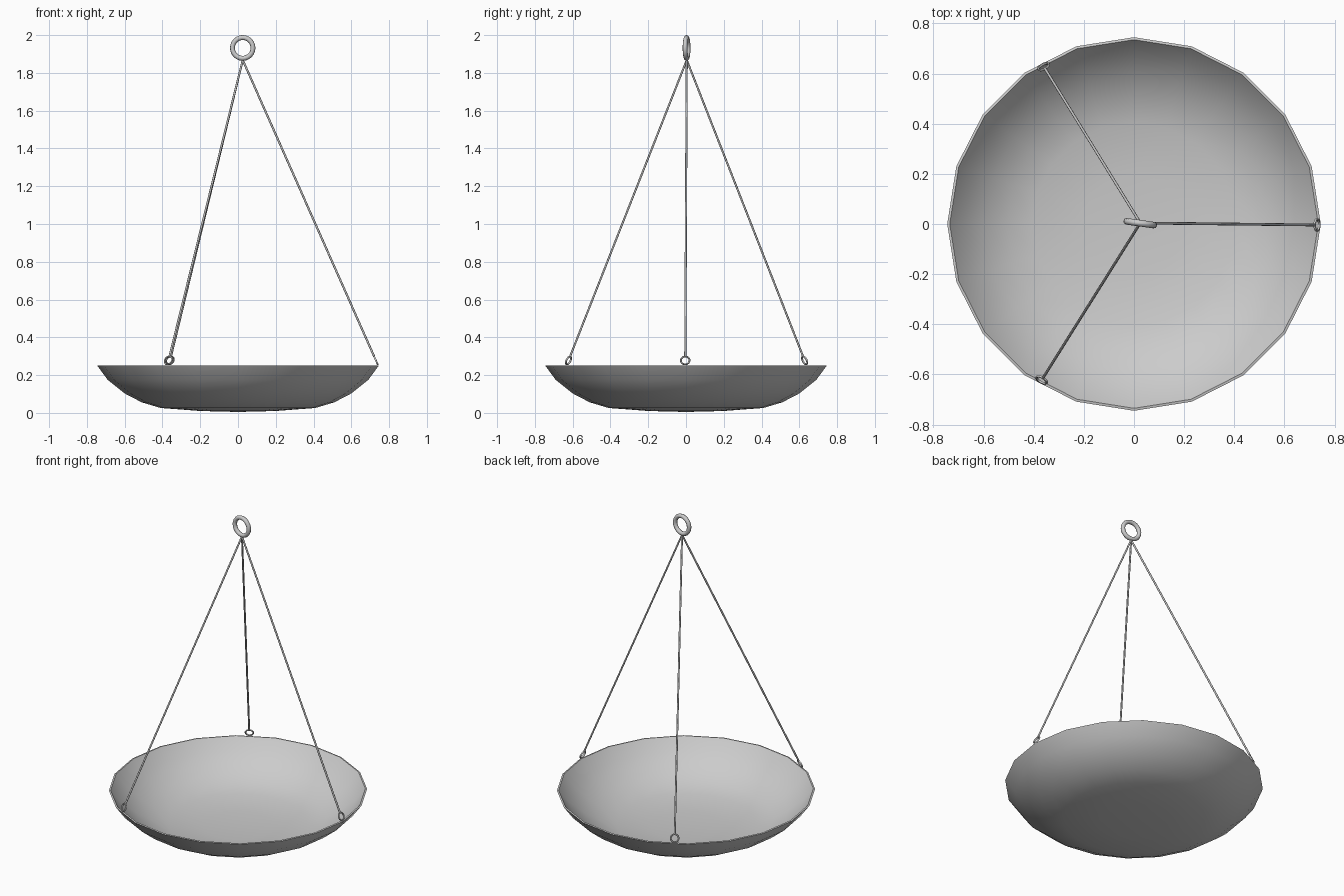
import bpy, bmesh, math
from mathutils import Vector, Matrix

if "Cube" in bpy.data.objects:
    bpy.data.objects.remove(bpy.data.objects["Cube"])


def finish(name, bm, angle=60):
    bmesh.ops.recalc_face_normals(bm, faces=bm.faces)
    me = bpy.data.meshes.new(name)
    bm.to_mesh(me)
    bm.free()
    ob = bpy.data.objects.new(name, me)
    bpy.context.collection.objects.link(ob)
    bpy.ops.object.select_all(action='DESELECT')
    ob.select_set(True)
    bpy.context.view_layer.objects.active = ob
    bpy.ops.object.shade_smooth_by_angle(angle=math.radians(angle))
    return ob


def lathe(name, profile, sides):
    bm = bmesh.new()
    rings = []
    for r, z in profile:
        if r == 0:
            rings.append([bm.verts.new((0, 0, z))] * sides)
        else:
            rings.append([bm.verts.new((r * math.cos(2 * math.pi * i / sides),
                                        r * math.sin(2 * math.pi * i / sides), z))
                          for i in range(sides)])
    for a, b in zip(rings, rings[1:]):
        for i in range(sides):
            j = (i + 1) % sides
            bm.faces.new(dict.fromkeys((a[i], a[j], b[j], b[i])))
    return finish(name, bm)


def ring(name, centre, u, v, major, minor, n, m):
    """Torus lying in the plane spanned by unit vectors u and v."""
    w = u.cross(v)
    bm = bmesh.new()
    loops = []
    for i in range(n):
        a = 2 * math.pi * i / n
        d = u * math.cos(a) + v * math.sin(a)
        loops.append([bm.verts.new(centre + d * (major + minor * math.cos(2 * math.pi * k / m))
                                   + w * minor * math.sin(2 * math.pi * k / m))
                      for k in range(m)])
    for i in range(n):
        a, b = loops[i], loops[(i + 1) % n]
        for k in range(m):
            l = (k + 1) % m
            bm.faces.new((a[k], b[k], b[l], a[l]))
    return finish(name, bm)


def rod(name, p, q, radius):
    d = q - p
    mat = Matrix.Translation((p + q) / 2) @ d.to_track_quat('Z', 'Y').to_matrix().to_4x4()
    bm = bmesh.new()
    bmesh.ops.create_cone(bm, cap_ends=True, segments=8, radius1=radius,
                          radius2=radius, depth=d.length, matrix=mat)
    return finish(name, bm)


# Thin-walled dish: outer profile from the base up, then back down inside
lathe("dish", [(0, 0.005), (0.2, 0.01), (0.41, 0.026), (0.51, 0.056), (0.6, 0.103),
               (0.69, 0.175), (0.745, 0.25), (0.735, 0.252),
               (0.68, 0.182), (0.59, 0.112), (0.505, 0.067), (0.405, 0.037),
               (0.2, 0.021), (0, 0.016)], 20)

# Hanging ring at the top
turn = math.radians(-8)
ring("top_ring", Vector((0.025, 0.003, 1.932)),
     Vector((math.cos(turn), math.sin(turn), 0)), Vector((0, 0, 1)), 0.055, 0.013, 24, 8)

# Three suspension rods, each ending in a small eye on the rim
apex = Vector((0.025, 0.004, 1.868))
for label, x, y in (("right", 0.73, -0.004), ("back", -0.36, 0.628), ("front", -0.368, -0.622)):
    eye = Vector((x, y, 0.278))
    up = (apex - eye).normalized()
    side = Vector((-y, x, 0)).normalized()
    side = (side - up * side.dot(up)).normalized()
    ring(label + "_eye", eye, side, up, 0.023, 0.005, 16, 6)
    rod(label + "_rod", eye + up * 0.02, apex, 0.0055)
